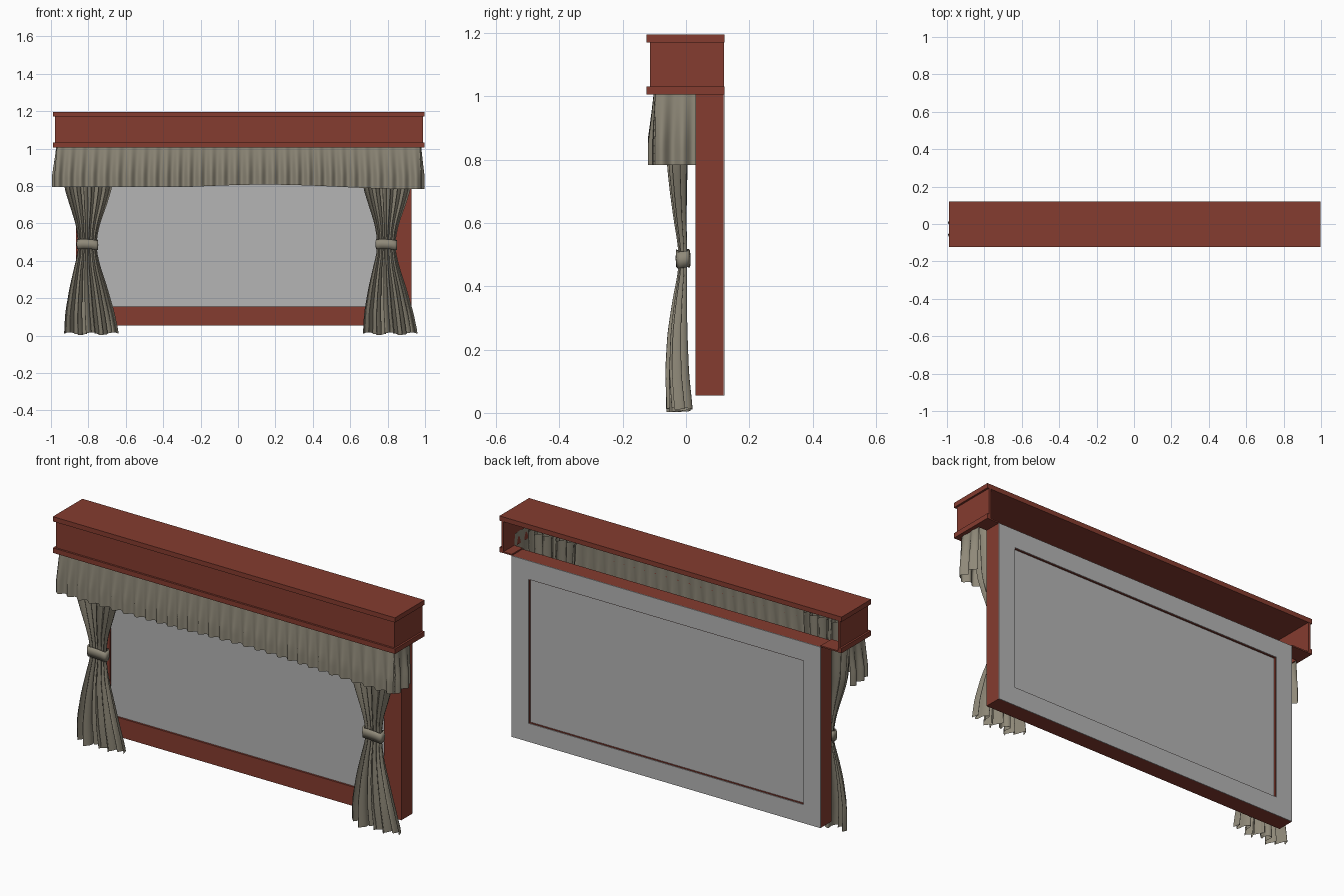
import bpy, bmesh, math

if "Cube" in bpy.data.objects:
    bpy.data.objects.remove(bpy.data.objects["Cube"])

def material(name, rgb):
    m = bpy.data.materials.new(name)
    m.diffuse_color = (*rgb, 1)
    m.use_nodes = True
    m.node_tree.nodes["Principled BSDF"].inputs["Base Color"].default_value = m.diffuse_color
    return m

WOOD = material("red_wood", (0.235, 0.045, 0.029))
GREY = material("pane_grey", (0.46, 0.46, 0.46))
CLOTH = material("curtain_cloth", (0.275, 0.25, 0.19))

def finish(bm, name, mat, smooth=False):
    for f in bm.faces:
        f.smooth = smooth
    me = bpy.data.meshes.new(name)
    bm.to_mesh(me)
    bm.free()
    me.materials.append(mat)
    ob = bpy.data.objects.new(name, me)
    bpy.context.collection.objects.link(ob)
    return ob

def boxes(name, mat, *ranges):
    """One object made of axis-aligned boxes (x0, x1, y0, y1, z0, z1)."""
    bm = bmesh.new()
    for x0, x1, y0, y1, z0, z1 in ranges:
        vs = bmesh.ops.create_cube(bm, size=1)["verts"]
        for v in vs:
            v.co = (x1 if v.co.x > 0 else x0, y1 if v.co.y > 0 else y0,
                    z1 if v.co.z > 0 else z0)
    return finish(bm, name, mat)

def sheet(name, mat, nu, nv, fn, closed=False):
    """Smooth surface from fn(u, v); closed joins the u ends."""
    bm = bmesh.new()
    cols = nu if closed else nu + 1
    g = [[bm.verts.new(fn(i / nu, j / nv)) for i in range(cols)] for j in range(nv + 1)]
    for j in range(nv):
        for i in range(nu):
            k = (i + 1) % cols
            bm.faces.new((g[j][i], g[j][k], g[j + 1][k], g[j + 1][i]))
    return finish(bm, name, mat, True)

def lerp_table(table, z):
    """Smoothly interpolated row of values for height z."""
    for a, b in zip(table, table[1:]):
        if z <= b[0]:
            t = max(0, (z - a[0]) / (b[0] - a[0]))
            return [p + (q - p) * t for p, q in zip(a[1:], b[1:])]
    return table[-1][1:]

def ring(x0, x1, y0, y1, z0, z1, w):
    """Four boxes forming a rectangular frame of width w."""
    return [(x0, x1, y0, y1, z0, z0 + w), (x0, x1, y0, y1, z1 - w, z1),
            (x0, x0 + w, y0, y1, z0 + w, z1 - w), (x1 - w, x1, y0, y1, z0 + w, z1 - w)]

def u_shape(x0, x1, y0, y1, z0, z1, t):
    """Front board and two end boards, open at the back."""
    return [(x0, x1, y0, y0 + t, z0, z1),
            (x0, x0 + t, y0 + t, y1, z0, z1), (x1 - t, x1, y0 + t, y1, z0, z1)]

# Window: wooden frame, grey back facing, and pane
FX0, FX1 = -0.865, 0.927
boxes("window_frame", WOOD, *ring(FX0, FX1, 0.03, 0.118, 0.055, 1.005, 0.1))
boxes("frame_backing", GREY, *ring(FX0, FX1, 0.118, 0.1215, 0.055, 1.005, 0.097))
boxes("window_pane", GREY, (FX0 + 0.09, FX1 - 0.09, 0.04, 0.11, 0.145, 0.915))

# Pelmet box, open at the back and underneath
PX0, PX1 = -0.988, 0.998
boxes("pelmet_body", WOOD, *u_shape(PX0 + 0.01, PX1 - 0.01, -0.114, 0.12, 1.01, 1.18, 0.012))
boxes("pelmet_top", WOOD, (PX0, PX1, -0.124, 0.121, 1.17, 1.195))
boxes("pelmet_lower_moulding", WOOD, *u_shape(PX0, PX1, -0.124, 0.121, 1.005, 1.031, 0.022))
boxes("pelmet_end_fillers", WOOD, (PX0 + 0.02, FX0, 0.03, 0.12, 1.005, 1.012),
      (FX1, PX1 - 0.02, 0.03, 0.12, 1.005, 1.012))

# Valance: pleated strip along the front with returns at both ends
SIDE, VX0, VX1, VY = 0.125, -0.962, 0.972, -0.094
FRONT = VX1 - VX0
def valance(u, v):
    s = u * (FRONT + 2 * SIDE) - SIDE
    drop = min(1, v * 1.3)
    rip = (0.004 + 0.008 * drop) * math.sin(s * 2 * math.pi * 16 + 0.8 * math.sin(s * 9))
    out = 0.014 * drop + rip * (0.35 + 0.65 * drop)
    x = min(max(VX0 + s, VX0), VX1)
    low = 0.795 + 0.012 * math.sin((x + 0.25) * 4.0) * (1 if x > -0.25 else 0.15)
    if s < 0:
        p = (VX0 - out - 0.006 * drop, VY - s - 0.012 * drop * (1 + s / SIDE))
    elif s > FRONT:
        p = (VX1 + out, VY + s - FRONT - 0.012 * drop * (1 - (s - FRONT) / SIDE))
    else:
        p = (VX0 + (s / FRONT) * FRONT + 0.016 * drop * (2 * s / FRONT - 1), VY - out)
    return (*p, 1.075 + (low - 1.075) * v)
sheet("valance", CLOTH, 420, 12, valance)

# Tied curtains: (height, centre offset, half width, centre y, fold depth)
CURTAIN = [(0.0, 0.022, 0.147, -0.022, 0.040), (0.12, 0.013, 0.132, -0.030, 0.036),
           (0.25, 0.006, 0.103, -0.028, 0.030), (0.36, 0.0, 0.072, -0.020, 0.021),
           (0.45, 0.0, 0.050, -0.010, 0.013), (0.52, 0.0, 0.050, -0.010, 0.013),
           (0.60, 0.002, 0.066, -0.018, 0.018), (0.70, 0.004, 0.100, -0.024, 0.025),
           (0.79, 0.004, 0.128, -0.028, 0.030), (1.08, 0.004, 0.145, -0.030, 0.032)]
def curtain(cx):
    def fn(u, v):
        z = 0.003 + v * 1.077
        rows = [lerp_table(CURTAIN, z + d) for d in (-0.03, -0.015, 0, 0.015, 0.03)]
        off, hw, cy, amp = (sum(c) / 5 for c in zip(*rows))
        a = 2 * math.pi * u
        fold = 0.72 * math.sin(6.5 * a + 0.6 * math.sin(2 * a) + 0.5 * v) \
            + 0.38 * math.sin(2.5 * a + 1.2 + 1.5 * v)
        x = cx + off + hw * (2 * u - 1 + 0.06 * math.sin(13 * a + 1) * math.sin(math.pi * u))
        hem = 0.014 * (0.5 + 0.5 * math.sin(2.5 * a)) * max(0, 1 - 6 * v)
        return (x, cy + amp * fold, z + hem)
    return fn

# Tie band: rounded-rectangle ring with bulged, closed edges
def tie(cx):
    prof = [(0.0, -0.024), (0.007, -0.026), (0.009, 0.0), (0.007, 0.026), (0.0, 0.024)]
    def fn(u, v):
        o, h = prof[round(v * 4)]
        a = 2 * math.pi * u
        c, s = math.cos(a), math.sin(a)
        x = math.copysign(abs(c) ** 0.5, c) * (0.049 + o)
        y = math.copysign(abs(s) ** 0.5, s) * (0.015 + o)
        return (cx + x, -0.009 + y, 0.487 + h - 0.05 * x + 0.002 * math.sin(3 * a))
    return fn

for side, cx in (("left", -0.805), ("right", 0.793)):
    sheet(side + "_curtain", CLOTH, 120, 48, curtain(cx))
    sheet(side + "_tie_band", CLOTH, 40, 4, tie(cx), closed=True)
